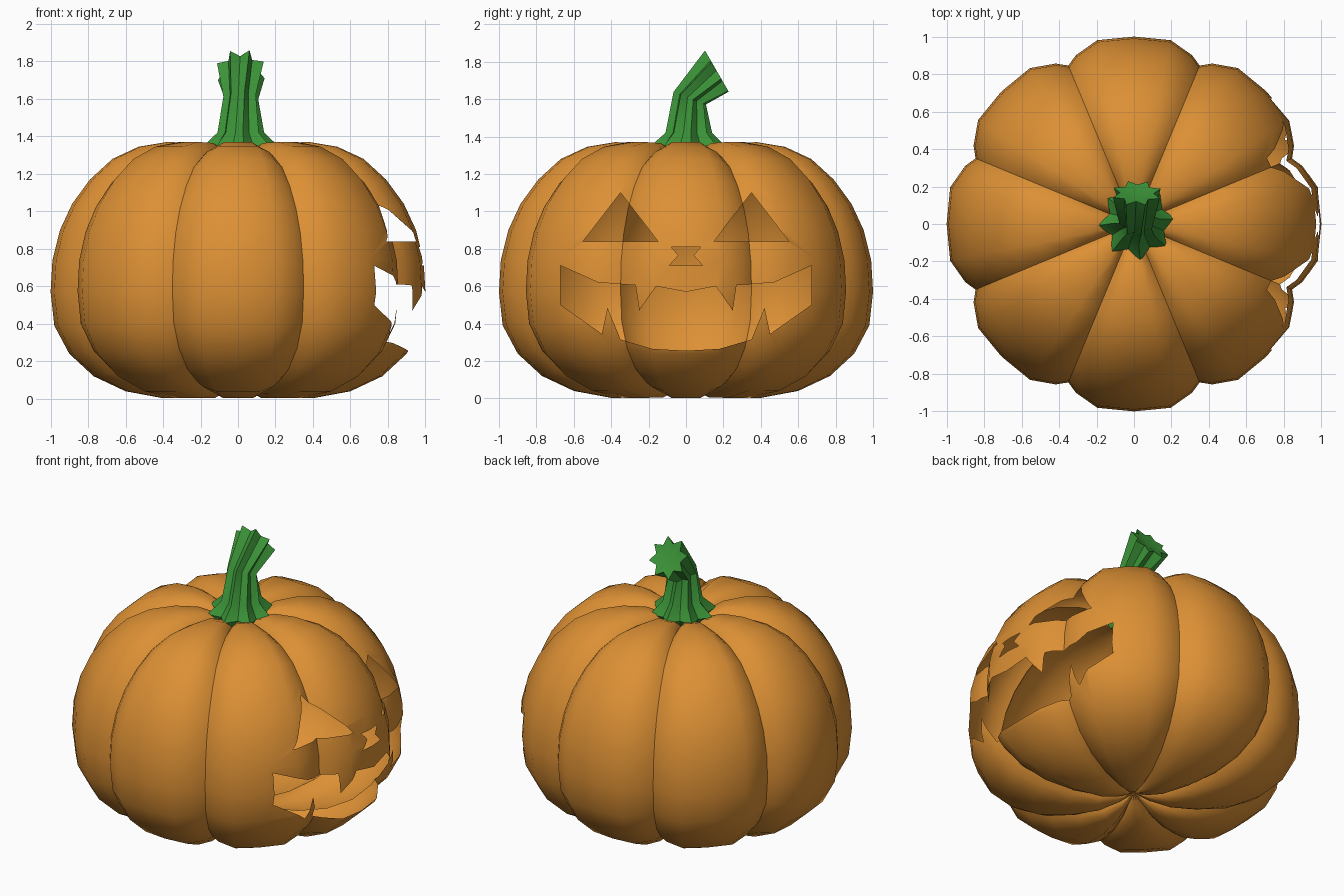
import bpy, bmesh
from math import sin, cos, radians

if "Cube" in bpy.data.objects:
    bpy.data.objects.remove(bpy.data.objects["Cube"])


def material(name, rgb):
    m = bpy.data.materials.new(name)
    m.diffuse_color = (*rgb, 1)
    m.use_nodes = True
    m.node_tree.nodes["Principled BSDF"].inputs["Base Color"].default_value = m.diffuse_color
    return m


def make_object(name, bm):
    bmesh.ops.recalc_face_normals(bm, faces=bm.faces[:])
    me = bpy.data.meshes.new(name)
    bm.to_mesh(me)
    bm.free()
    ob = bpy.data.objects.new(name, me)
    bpy.context.collection.objects.link(ob)
    return ob


def loft(rings, bottom, top):
    """Skin a stack of rings and close it with a fan at each end."""
    bm = bmesh.new()
    vs = [[bm.verts.new(p) for p in ring] for ring in rings]
    n = len(vs[0])
    for a, b in zip(vs, vs[1:]):
        for i in range(n):
            j = (i + 1) % n
            bm.faces.new((a[i], a[j], b[j], b[i]))
    for ring, tip in ((vs[0], bottom), (vs[-1], top)):
        c = bm.verts.new(tip)
        for i in range(n):
            bm.faces.new((ring[i], ring[(i + 1) % n], c))
    return bm


def smooth(ob, angle):
    bpy.ops.object.select_all(action='DESELECT')
    ob.select_set(True)
    bpy.context.view_layer.objects.active = ob
    bpy.ops.object.shade_smooth_by_angle(angle=radians(angle))


orange = material("orange_skin", (0.72, 0.28, 0.035))
green = material("green_stem", (0.045, 0.30, 0.04))
cut_mark = material("cut_mark", (0, 0, 0))

# Pumpkin body: eight lobes, ridge profile pulled inwards at the grooves
profile = [(.10, .04), (.22, .005), (.40, .003), (.60, .04), (.77, .12), (.90, .24),
           (.98, .39), (1.0, .57), (.99, .74), (.95, .90), (.885, 1.04), (.79, 1.17),
           (.67, 1.28), (.53, 1.345), (.38, 1.37), (.24, 1.365), (.14, 1.33)]
lobe = [(-22.5, 1.0), (-19, .56), (-11.3, 0), (0, 0), (11.3, 0), (19, .56)]
MID = .66
rings = []
for r, z in profile:
    ring = []
    for k in range(8):
        for ang, g in lobe:
            t = radians(45 * k + ang)
            rr = r * (1 - .085 * g)
            ring.append((rr * cos(t), rr * sin(t), MID + (z - MID) * (1 - .07 * g)))
    rings.append(ring)
body = make_object("pumpkin_body", loft(rings, (0, 0, .09), (0, 0, 1.25)))
body.data.materials.append(orange)
body.data.materials.append(cut_mark)

# Face openings, drawn as (y, z) outlines
eye = [(.15, .84), (.55, .84), (.35, 1.10)]
nose_half = [(.09, .71), (.04, .765), (.08, .81)]
mouth_half = [(.18, .265), (.35, .315), (.42, .485), (.45, .345), (.67, .50), (.67, .71),
              (.47, .62), (.27, .605), (.25, .47), (.16, .60)]


def mirror(pts):
    return [(-y, z) for y, z in reversed(pts)]


holes = [eye, mirror(eye), nose_half + mirror(nose_half),
         [(0, .255)] + mouth_half + [(0, .57)] + mirror(mouth_half)]
bm = bmesh.new()
for pts in holes:
    back = [bm.verts.new((.3, y, z)) for y, z in pts]
    front = [bm.verts.new((1.3, y, z)) for y, z in pts]
    bm.faces.new(back)
    bm.faces.new(front)
    for i in range(len(pts)):
        j = (i + 1) % len(pts)
        bm.faces.new((back[i], back[j], front[j], front[i]))
for f in bm.faces:
    f.material_index = 1
cutter = make_object("face_cutter", bm)
cutter.data.materials.append(orange)
cutter.data.materials.append(cut_mark)
cutter.hide_render = True

# Cut the face, then drop the cutter walls so that a thin hollow skin remains
mod = body.modifiers.new("face", 'BOOLEAN')
mod.object = cutter
mod.operation = 'DIFFERENCE'
mod.solver = 'EXACT'
dg = bpy.context.evaluated_depsgraph_get()
cut = bpy.data.meshes.new_from_object(body.evaluated_get(dg))
body.modifiers.clear()
bm = bmesh.new()
bm.from_mesh(cut)
walls = [f for f in bm.faces if f.material_index == 1]
bmesh.ops.delete(bm, geom=walls, context='FACES')
bm.to_mesh(cut)
bm.free()
body.data = cut
cut.materials.clear()
cut.materials.append(orange)
bpy.data.objects.remove(cutter)
smooth(body, 50)

# Stem: eight-pointed star rings (y, z, tip radius, valley radius, tilt, twist)
stem_rings = [(0, 1.23, .13, .10, 0, 5), (.01, 1.34, .21, .15, 0, 5),
              (.015, 1.42, .125, .095, 0, 5), (.02, 1.605, .095, .07, 21, 12),
              (.165, 1.75, .135, .09, 60, 20)]
rings = []
for y, z, tip, valley, tilt, twist in stem_rings:
    ring = []
    for i in range(16):
        t = radians(22.5 * i + twist)
        r = valley if i % 2 else tip
        v = r * sin(t)
        ring.append((.015 + r * cos(t), y + v * cos(radians(tilt)), z - v * sin(radians(tilt))))
    rings.append(ring)
stem = make_object("stem", loft(rings, (.015, 0, 1.23), (.015, .15, 1.74)))
stem.data.materials.append(green)
smooth(stem, 35)
